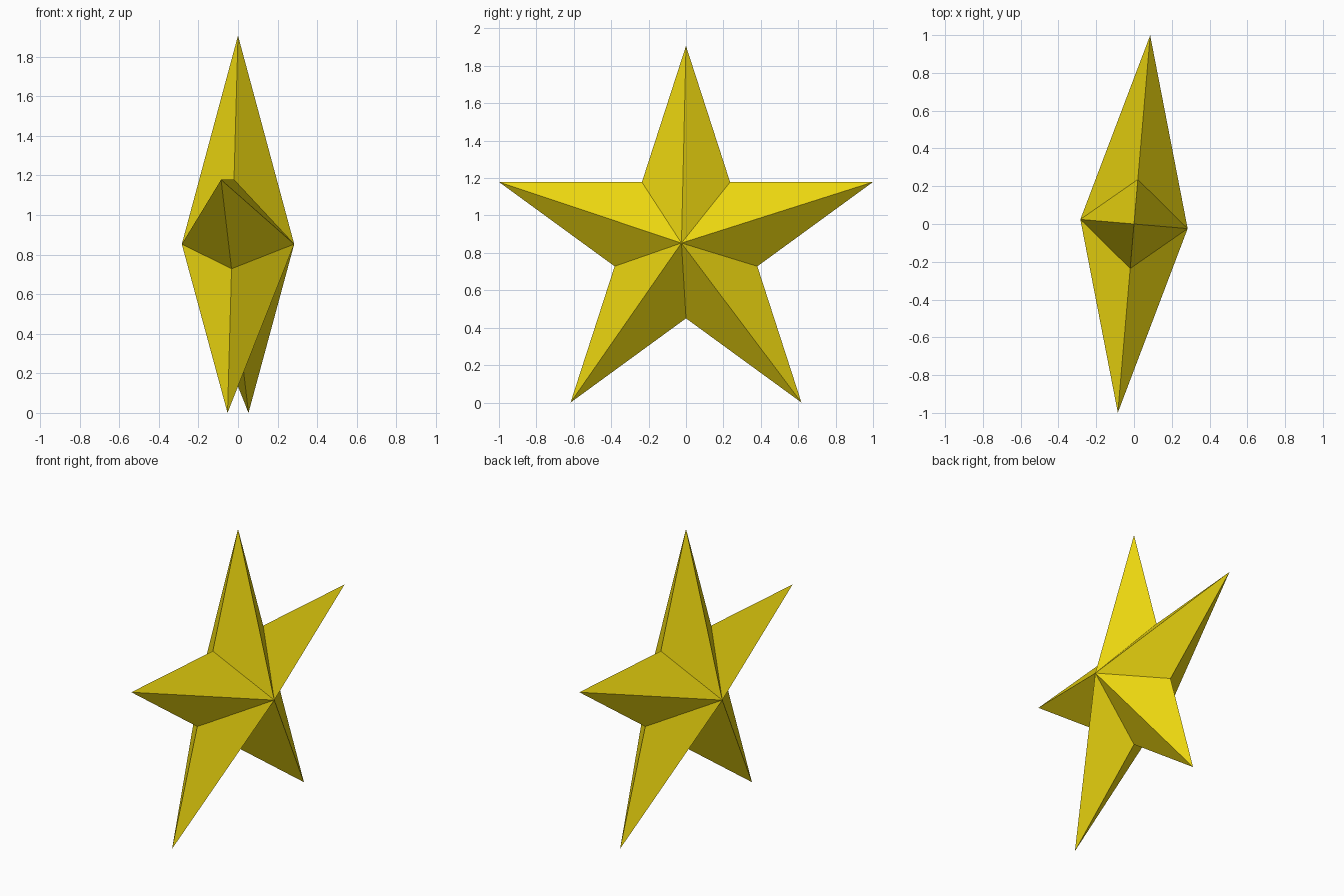
import bpy, bmesh
from math import sin, cos, pi, radians
from mathutils import Matrix

if "Cube" in bpy.data.objects:
    bpy.data.objects.remove(bpy.data.objects["Cube"])

R_TIP, R_NOTCH, DEPTH = 1.054, 0.4026, 0.285
CENTRE_Z = R_TIP * cos(pi / 5)

# Five-pointed outline in the YZ plane, joined to a peak on each side
bm = bmesh.new()
rim = []
for i in range(10):
    r = R_NOTCH if i % 2 else R_TIP
    a = i * pi / 5
    rim.append(bm.verts.new((0, r * sin(a), r * cos(a))))
for side in (1, -1):
    peak = bm.verts.new((side * DEPTH, 0, 0))
    for i in range(10):
        bm.faces.new((peak, rim[i], rim[(i + 1) % 10]))
bmesh.ops.recalc_face_normals(bm, faces=bm.faces)

# Slight turn about the vertical, standing on the two lower points
bm.transform(Matrix.Translation((0, 0, CENTRE_Z)) @ Matrix.Rotation(radians(-4.9), 4, 'Z'))

mesh = bpy.data.meshes.new("star")
bm.to_mesh(mesh)
bm.free()
star = bpy.data.objects.new("star", mesh)
bpy.context.collection.objects.link(star)

# Yellow finish
mat = bpy.data.materials.new("yellow")
mat.diffuse_color = (0.86, 0.69, 0.005, 1)
mat.use_nodes = True
mat.node_tree.nodes["Principled BSDF"].inputs["Base Color"].default_value = mat.diffuse_color
mesh.materials.append(mat)
